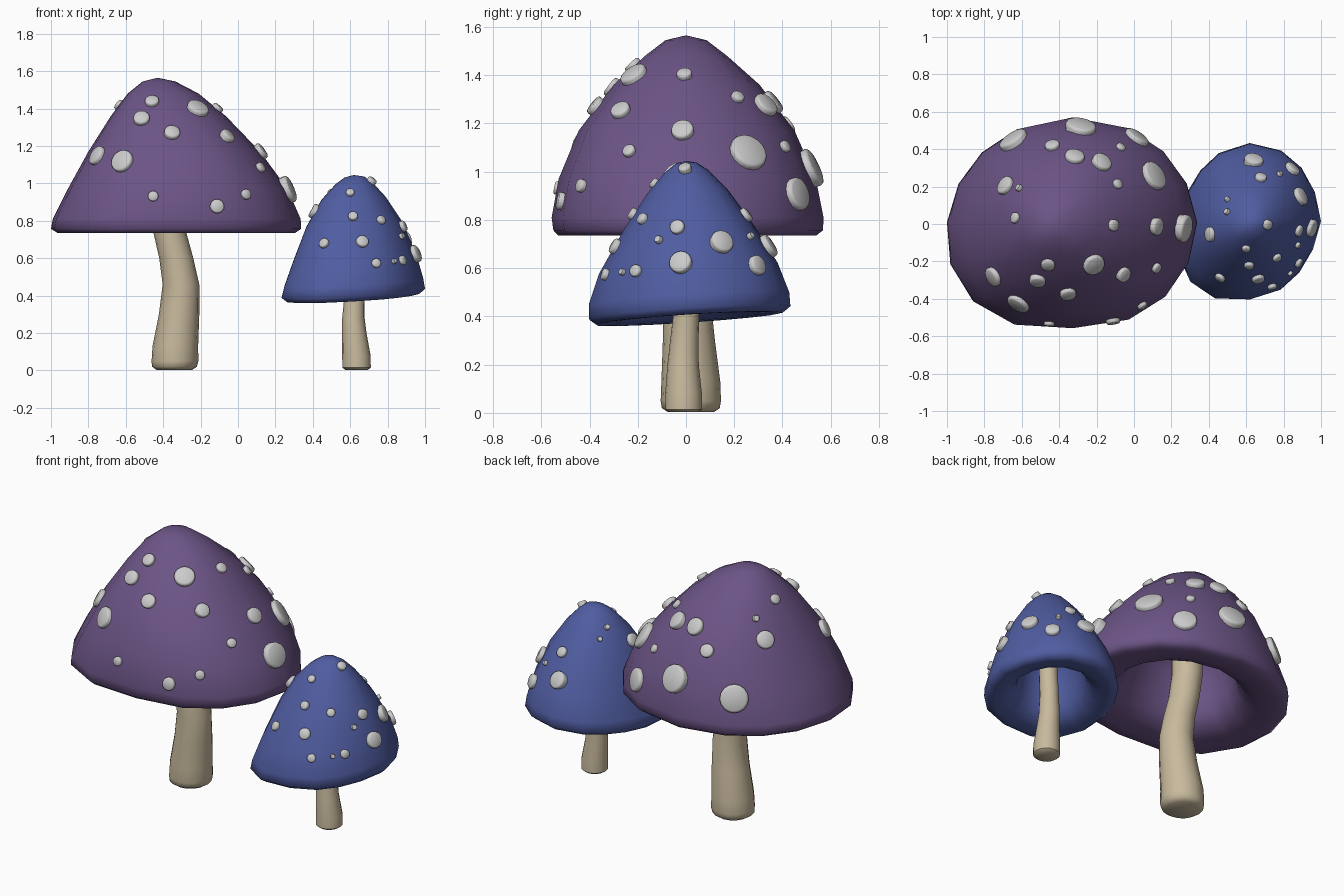
import bpy, bmesh
from math import cos, sin, pi, copysign
from mathutils import Vector
from mathutils.bvhtree import BVHTree


def material(name, col):
    m = bpy.data.materials.new(name)
    m.diffuse_color = (*col, 1)
    return m


def skin(name, rings, start=None, end=None, mat=None, angle=0.9):
    """Join rings of points into a closed skin; ends are fans to a point or flat caps."""
    bm = bmesh.new()
    loops = [[bm.verts.new(p) for p in r] for r in rings]
    n = len(loops[0])
    for a, b in zip(loops, loops[1:]):
        for i in range(n):
            j = (i + 1) % n
            bm.faces.new((a[i], a[j], b[j], b[i]))
    for loop, tip in ((loops[0], start), (loops[-1], end)):
        if tip is None:
            bm.faces.new(loop)
        else:
            t = bm.verts.new(tip)
            for i in range(n):
                bm.faces.new((loop[i], loop[(i + 1) % n], t))
    bmesh.ops.recalc_face_normals(bm, faces=bm.faces)
    me = bpy.data.meshes.new(name)
    bm.to_mesh(me)
    bm.free()
    ob = bpy.data.objects.new(name, me)
    bpy.context.collection.objects.link(ob)
    if mat:
        me.materials.append(mat)
    bpy.ops.object.select_all(action='DESELECT')
    ob.select_set(True)
    bpy.context.view_layer.objects.active = ob
    bpy.ops.object.shade_smooth_by_angle(angle=angle)
    return ob


# Underside shape: (fraction of cap height, fraction of rim size), from the deep end to the rim
HOLLOW = [(0.56, 0.15), (0.5, 0.32), (0.37, 0.44), (0.22, 0.48), (0.11, 0.53),
          (0.04, 0.61), (0.005, 0.73), (0, 0.86)]


def cap(name, rows, apex, bulge, tilt, mat, n=16):
    """Rows are (z, xmin, xmax, ymin, ymax); bulge pushes each of the four diagonals out."""
    _, a, b, c, d = rows[1]
    cx, cy = (a + b) / 2, (c + d) / 2
    z0, height = rows[0][0], apex[2] - rows[0][0]
    inner = []
    for f, s in HOLLOW:
        mx = cx + (apex[0] - cx) * f
        inner.append((z0 + f * height, mx + (a - cx) * s, mx + (b - cx) * s,
                      cy + (c - cy) * s, cy + (d - cy) * s))
    rings = []
    for z, x0, x1, y0, y1 in inner + rows:
        ring = []
        for i in range(n):
            t = 2 * pi * i / n
            u = copysign(abs(cos(t)) ** 0.82, cos(t))
            k = bulge[4 * i // n] * abs(sin(2 * t)) * (x1 - x0) / (b - a)
            x = (x0 + x1) / 2 + (x1 - x0) / 2 * u + k * cos(t)
            y = (y0 + y1) / 2 + (y1 - y0) / 2 * sin(t) + k * sin(t)
            ring.append((x, y, z + tilt[0] * (x - cx) + tilt[1] * (y - cy)))
        rings.append(ring)
    deep = (cx + (apex[0] - cx) * 0.58, cy, z0 + 0.58 * height)
    return skin(name, rings, deep, apex, mat, 2.0)


def stem(name, path, mat, n=16):
    rings = [[(x + r * cos(2 * pi * i / n), y + r * sin(2 * pi * i / n), z) for i in range(n)]
             for x, y, z, r in path]
    return skin(name, rings, mat=mat)


def spots(name, cap_ob, places, n=16):
    """Set raised discs onto the nearest point of the cap, facing along its normal."""
    me = cap_ob.data
    tree = BVHTree.FromPolygons([v.co for v in me.vertices], [p.vertices[:] for p in me.polygons])
    for k, (x, y, z, r) in enumerate(places):
        co, nor, _, _ = tree.find_nearest(Vector((x, y, z)))
        q = nor.to_track_quat('Z', 'Y')
        h = 0.014 + 0.2 * r
        prof = [(r * 0.95, -h), (r, h * 0.5), (r * 0.95, h * 0.82), (r * 0.82, h)]
        rings = [[co + q @ Vector((s * cos(2 * pi * i / n), s * sin(2 * pi * i / n), w))
                  for i in range(n)] for s, w in prof]
        skin(f"{name}_{k + 1}", rings)


purple = material("purple", (0.15, 0.09, 0.24))
blue = material("blue", (0.08, 0.11, 0.36))
tan = material("tan", (0.58, 0.49, 0.34))

# Large mushroom
large_cap = cap("large_cap", [
    (0.735, -0.965, 0.305, -0.53, 0.54), (0.757, -1.0, 0.338, -0.55, 0.568),
    (0.81, -0.99, 0.335, -0.557, 0.57), (0.97, -0.91, 0.265, -0.528, 0.538),
    (1.17, -0.80, 0.118, -0.445, 0.45), (1.36, -0.68, -0.065, -0.30, 0.305),
    (1.48, -0.59, -0.21, -0.17, 0.17), (1.545, -0.51, -0.335, -0.085, 0.085)],
    (-0.43, 0, 1.565), (-0.022, -0.03, 0.037, -0.005), (0, 0), purple)
stem("large_stem", [
    (-0.34, 0.02, 0.003, 0.095), (-0.34, 0.02, 0.02, 0.12), (-0.337, 0.02, 0.05, 0.125),
    (-0.335, 0.02, 0.13, 0.122),
    (-0.315, 0.012, 0.3, 0.108), (-0.305, 0.005, 0.46, 0.098), (-0.33, 0.0, 0.6, 0.091),
    (-0.365, 0.0, 0.74, 0.088), (-0.39, 0.0, 0.9, 0.088), (-0.39, 0.0, 1.2, 0.088)], tan)
spots("large_spot", large_cap, [
    # front
    (-0.74, -0.275, 1.14, 0.055), (-0.615, -0.42, 1.115, 0.063), (-0.515, -0.295, 1.34, 0.044),
    (-0.46, -0.215, 1.435, 0.038), (-0.355, -0.36, 1.26, 0.043), (-0.22, -0.21, 1.39, 0.06),
    (-0.05, -0.275, 1.26, 0.042), (0.12, -0.235, 1.085, 0.028), (0.05, -0.445, 0.945, 0.028),
    (-0.11, -0.53, 0.88, 0.038), (-0.455, -0.55, 0.935, 0.028),
    # right and back
    (-0.145, 0, 1.36, 0.032), (0.1, -0.01, 1.155, 0.047), (0.25, -0.02, 0.96, 0.075),
    (-0.11, 0.2, 1.285, 0.028), (0.095, 0.25, 1.07, 0.082), (0.01, 0.455, 0.905, 0.07),
    (-0.075, 0.405, 1.1, 0.026), (-0.18, 0.32, 1.265, 0.055), (-0.315, 0.37, 1.295, 0.053),
    (-0.28, 0.54, 1.025, 0.083), (-0.44, 0.43, 1.2, 0.04), (-0.65, 0.455, 0.965, 0.082),
    (-0.68, 0.2, 1.24, 0.053), (-0.61, 0.19, 1.35, 0.02), (-0.625, 0.03, 1.41, 0.03)])

# Small mushroom
small_cap = cap("small_cap", [
    (0.392, 0.265, 0.97, -0.37, 0.40), (0.417, 0.235, 1.0, -0.403, 0.433),
    (0.475, 0.25, 0.99, -0.403, 0.428), (0.60, 0.295, 0.955, -0.36, 0.38),
    (0.78, 0.365, 0.88, -0.255, 0.27), (0.92, 0.445, 0.79, -0.16, 0.17),
    (1.0, 0.52, 0.72, -0.09, 0.095), (1.035, 0.57, 0.675, -0.045, 0.045)],
    (0.62, 0, 1.045), (-0.014, -0.035, 0.04, -0.03), (0.05, 0.06), blue)
stem("small_stem", [
    (0.634, -0.01, 0.003, 0.06), (0.634, -0.01, 0.015, 0.076), (0.633, -0.01, 0.08, 0.076),
    (0.622, -0.012, 0.2, 0.065), (0.617, -0.008, 0.28, 0.06), (0.623, 0.0, 0.4, 0.054),
    (0.63, 0.0, 0.55, 0.053), (0.63, 0.0, 0.77, 0.053)], tan)
spots("small_spot", small_cap, [
    # front
    (0.6, -0.125, 0.945, 0.023), (0.615, -0.215, 0.82, 0.026), (0.78, -0.2, 0.82, 0.025),
    (0.465, -0.28, 0.675, 0.028), (0.665, -0.295, 0.69, 0.034), (0.745, -0.355, 0.58, 0.025),
    (0.85, -0.28, 0.59, 0.014), (0.9, -0.22, 0.595, 0.026), (0.9, -0.13, 0.73, 0.017),
    (0.41, -0.055, 0.85, 0.04),
    # right and back
    (0.705, 0, 1.0, 0.027), (0.835, -0.02, 0.75, 0.031), (0.975, -0.03, 0.635, 0.048),
    (0.875, 0.14, 0.7, 0.05), (0.825, 0.27, 0.6, 0.043), (0.765, 0.25, 0.72, 0.015),
    (0.675, 0.235, 0.81, 0.032), (0.635, 0.315, 0.675, 0.052),
    (0.51, 0.12, 0.895, 0.015), (0.505, 0.06, 0.945, 0.017)])
